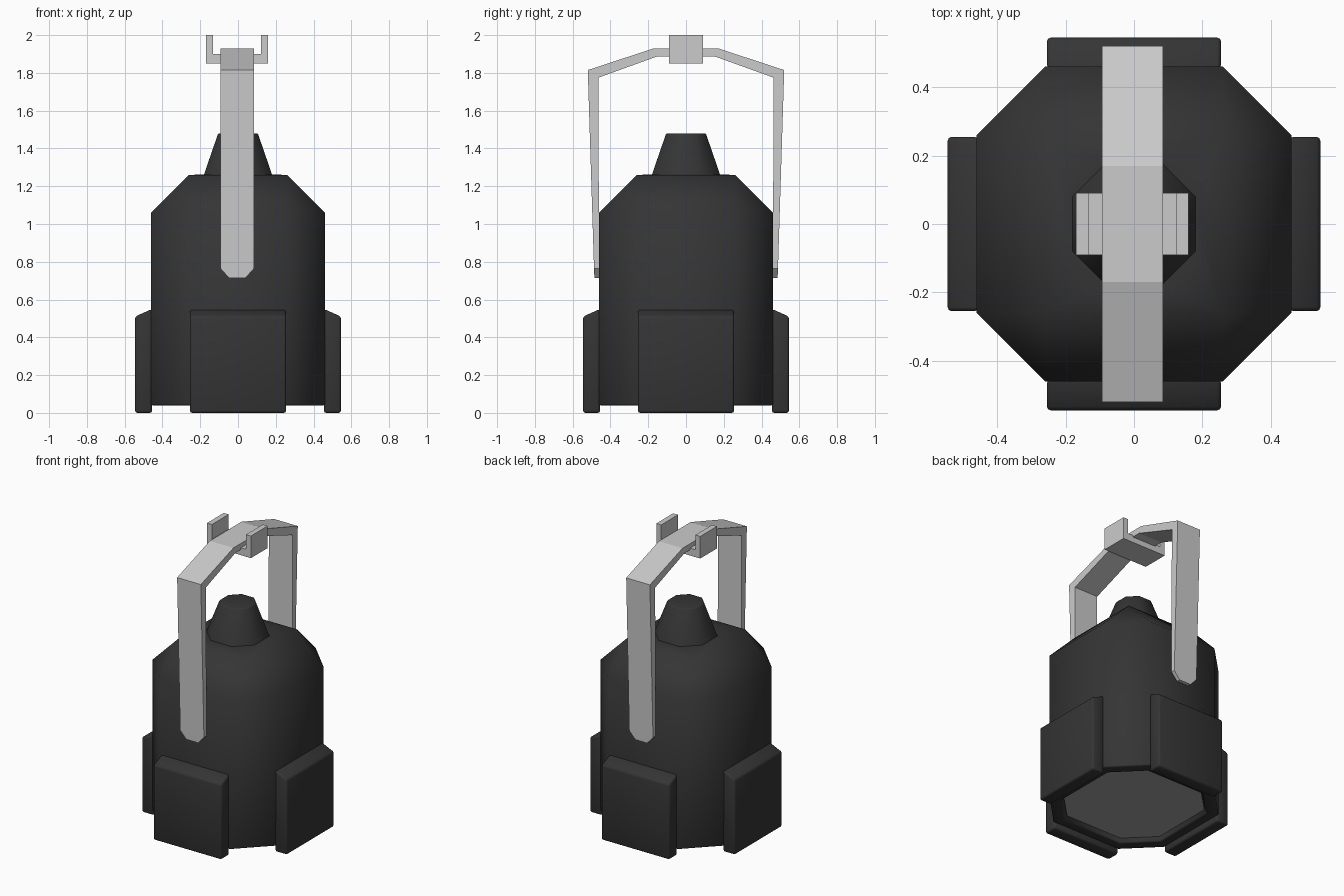
import bpy, bmesh, math

if "Cube" in bpy.data.objects:
    bpy.data.objects.remove(bpy.data.objects["Cube"])


def material(name, color):
    m = bpy.data.materials.new(name)
    m.diffuse_color = (*color, 1)
    m.use_nodes = True
    m.node_tree.nodes["Principled BSDF"].inputs["Base Color"].default_value = m.diffuse_color
    return m


BLACK = material("black_plastic", (0.035, 0.035, 0.035))
GLASS = material("lens_grey", (0.35, 0.35, 0.35))


def finish(name, bm, mat=None, bevel=0.0, smooth=False):
    bmesh.ops.remove_doubles(bm, verts=bm.verts, dist=1e-5)
    bmesh.ops.recalc_face_normals(bm, faces=bm.faces)
    if bevel:
        edges = [e for e in bm.edges
                 if e.is_convex and e.calc_face_angle(0) > math.radians(55)]
        bmesh.ops.bevel(bm, geom=edges, offset=bevel, segments=2, profile=0.5,
                        affect='EDGES', clamp_overlap=True)
    me = bpy.data.meshes.new(name)
    bm.to_mesh(me)
    bm.free()
    ob = bpy.data.objects.new(name, me)
    bpy.context.collection.objects.link(ob)
    if mat:
        me.materials.append(mat)
    if smooth:
        bpy.ops.object.select_all(action='DESELECT')
        ob.select_set(True)
        bpy.context.view_layer.objects.active = ob
        bpy.ops.object.shade_smooth_by_angle(angle=math.radians(60))
    return ob


def octagon(bm, a, b, z):
    pts = [(a, -b), (a, b), (b, a), (-b, a), (-a, b), (-a, -b), (-b, -a), (b, -a)]
    return [bm.verts.new((x, y, z)) for x, y in pts]


def extrude(bm, pts, vec):
    face = bm.faces.new([bm.verts.new(p) for p in pts])
    r = bmesh.ops.extrude_face_region(bm, geom=[face], use_keep_orig=True)
    vs = [v for v in r['geom'] if isinstance(v, bmesh.types.BMVert)]
    bmesh.ops.translate(bm, verts=vs, vec=vec)


# Octagonal housing: recess, rim, walls, square shoulder, nozzle
bm = bmesh.new()
profile = [(0.385, 0.215, 0.09), (0.395, 0.22, 0.04), (0.46, 0.26, 0.04),
           (0.46, 0.26, 1.06), (0.26, 0.26, 1.26), (0.18, 0.08, 1.262),
           (0.105, 0.045, 1.48)]
rings = [octagon(bm, *p) for p in profile]
for r0, r1 in zip(rings, rings[1:]):
    for i in range(8):
        j = (i + 1) % 8
        bm.faces.new((r0[i], r0[j], r1[j], r1[i]))
bm.faces.new(rings[-1])
bm.faces.new(rings[0])
finish("housing", bm, BLACK, 0.008, True)

# Lens plate in the bottom recess
bm = bmesh.new()
bm.faces.new(list(reversed(octagon(bm, 0.385, 0.215, 0.07))))
lens = finish("lens", bm, GLASS)
if lens.data.polygons[0].normal.z > 0:
    lens.data.flip_normals()

# Four bumper pads around the base
for k, side in enumerate(("front", "right", "back", "left")):
    bm = bmesh.new()
    pts = [(-0.255, -0.455, 0), (-0.255, -0.545, 0),
           (-0.255, -0.545, 0.51), (-0.255, -0.455, 0.55)]
    extrude(bm, pts, (0.51, 0, 0))
    pad = finish(side + "_pad", bm, BLACK, 0.012, True)
    pad.rotation_euler.z = k * math.pi / 2

# Handle: bent strap profile swept across x, with tapered leg tips
X0, X1, MID = -0.093, 0.085, -0.004
bm = bmesh.new()
outer = [(-0.485, 0.715), (-0.487, 0.765), (-0.52, 1.815), (-0.17, 1.93)]
inner = [(-0.461, 0.715), (-0.461, 0.765), (-0.463, 1.775), (-0.15, 1.888)]
mirror = lambda pts: [(-y, z) for y, z in reversed(pts)]
out, inn = outer + mirror(outer), inner + mirror(inner)
sections = []
for (yo, zo), (yi, zi) in zip(out, inn):
    f = 0.5 if zo < 0.74 else 1.0
    a, b = MID + (X0 - MID) * f, MID + (X1 - MID) * f
    sections.append([bm.verts.new(p) for p in
                     ((a, yo, zo), (b, yo, zo), (b, yi, zi), (a, yi, zi))])
for s, t in zip(sections, sections[1:]):
    for i in range(4):
        j = (i + 1) % 4
        bm.faces.new((s[i], s[j], t[j], t[i]))
bm.faces.new(sections[0])
bm.faces.new(sections[-1])
finish("handle", bm)

# U-shaped mounting bracket on top of the handle
bm = bmesh.new()
u = [(-0.17, 1.85), (0.16, 1.85), (0.16, 2.0), (0.123, 2.0), (0.123, 1.90),
     (-0.133, 1.90), (-0.133, 2.0), (-0.17, 2.0)]
extrude(bm, [(x, -0.09, z) for x, z in u], (0, 0.18, 0))
finish("mount_bracket", bm)
